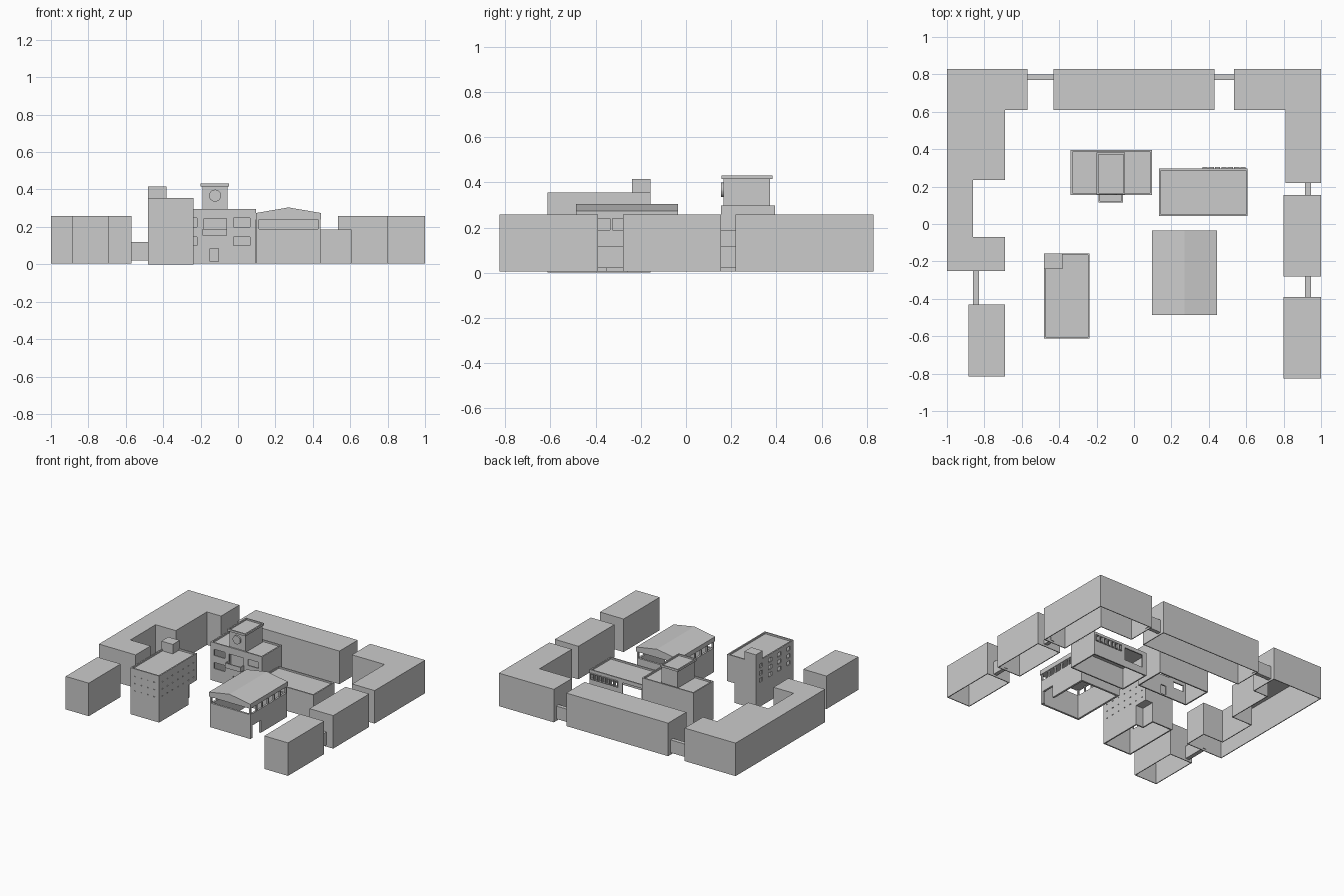
import bpy, bmesh, math

if "Cube" in bpy.data.objects:
    bpy.data.objects.remove(bpy.data.objects["Cube"])

def finish(bm, name):
    bmesh.ops.recalc_face_normals(bm, faces=bm.faces[:])
    me = bpy.data.meshes.new(name)
    bm.to_mesh(me)
    bm.free()
    ob = bpy.data.objects.new(name, me)
    bpy.context.collection.objects.link(ob)
    return ob

def add_box(bm, x0, x1, y0, y1, z0, z1):
    vs = bmesh.ops.create_cube(bm, size=1)["verts"]
    for v in vs:
        v.co = ((x0 + x1) / 2 + v.co.x * (x1 - x0),
                (y0 + y1) / 2 + v.co.y * (y1 - y0),
                (z0 + z1) / 2 + v.co.z * (z1 - z0))

def boxes(name, items):
    bm = bmesh.new()
    for b in items:
        add_box(bm, *b)
    return finish(bm, name)

def cut(ob, items):
    """Subtract a set of separate boxes and drop the cutter."""
    cutter = boxes("cutter", items)
    cutter.hide_render = True
    m = ob.modifiers.new("cut", 'BOOLEAN')
    m.operation, m.solver, m.object = 'DIFFERENCE', 'EXACT', cutter
    dg = bpy.context.evaluated_depsgraph_get()
    me = bpy.data.meshes.new_from_object(ob.evaluated_get(dg))
    ob.modifiers.clear()
    ob.data = me
    bpy.data.objects.remove(cutter)

def shell(name, pts, z0, z1, t=0.006, roof=True):
    """Walls and flat roof over an outline, open underneath."""
    bm = bmesh.new()
    low = [bm.verts.new((x, y, z0)) for x, y in pts]
    top = [bm.verts.new((x, y, z1)) for x, y in pts]
    for i in range(len(pts)):
        j = (i + 1) % len(pts)
        bm.faces.new((low[i], low[j], top[j], top[i]))
    if roof:
        bm.faces.new(top)
    ob = finish(bm, name)
    m = ob.modifiers.new("walls", 'SOLIDIFY')
    m.thickness, m.offset, m.use_even_offset = t, -1, True
    return ob

def rect(x0, x1, y0, y1):
    return [(x0, y0), (x1, y0), (x1, y1), (x0, y1)]

def parapet_block(name, x0, x1, y0, y1, z0, z1, t=0.01, drop=0.012):
    """Hollow block with a sunken roof and open bottom."""
    ob = boxes(name, [(x0, x1, y0, y1, z0, z1)])
    cut(ob, [(x0 + t, x1 - t, y0 + t, y1 - t, z0 - 0.1, z1 - drop - 0.01),
             (x0 + t, x1 - t, y0 + t, y1 - t, z1 - drop, z1 + 0.1)])
    return ob

# Perimeter ring of plain blocks
ZB, ZT = 0.005, 0.257
shell("northwest_block", [(-1, -0.25), (-0.69, -0.25), (-0.69, -0.07), (-0.86, -0.07),
      (-0.86, 0.235), (-0.69, 0.235), (-0.69, 0.61), (-0.57, 0.61), (-0.57, 0.83), (-1, 0.83)], ZB, ZT)
shell("northeast_block", [(0.535, 0.61), (0.81, 0.61), (0.81, 0.22), (1, 0.22),
      (1, 0.83), (0.535, 0.83)], ZB, ZT)
shell("southwest_block", rect(-0.885, -0.69, -0.815, -0.43), ZB, ZT)
shell("north_block", rect(-0.43, 0.43, 0.61, 0.83), ZB, ZT)
shell("east_block", rect(0.80, 1, -0.28, 0.155), ZB, ZT)
shell("southeast_block", rect(0.80, 1, -0.825, -0.39), ZB, ZT)

# Low walls linking the ring blocks
boxes("link_walls", [(-0.86, -0.828, -0.44, -0.24, 0.02, 0.118),
                     (-0.58, -0.42, 0.77, 0.80, 0.02, 0.118),
                     (0.42, 0.545, 0.77, 0.80, 0.02, 0.118),
                     (0.915, 0.945, 0.145, 0.23, 0.02, 0.118),
                     (0.915, 0.945, -0.40, -0.27, 0.02, 0.118)])

# Main building with front windows, door and balcony opening
main = parapet_block("main_building", -0.34, 0.095, 0.155, 0.395, 0.005, 0.297)
CX = -0.1225
front = [(-0.15, -0.105, 0.13, 0.18, 0.015, 0.085),
         (CX - 0.06, CX + 0.06, 0.13, 0.18, 0.165, 0.245)]
for s in (-1, 1):
    a, b = sorted((CX + s * 0.0975, CX + s * 0.1875))
    for z in (0.10, 0.20):
        front.append((a, b, 0.13, 0.18, z, z + 0.047))
cut(main, front)
balcony = boxes("balcony", [(-0.19, -0.058, 0.115, 0.156, 0.153, 0.19)])
cut(balcony, [(-0.182, -0.066, 0.123, 0.2, 0.162, 0.3)])

# Clock tower with overhanging rim
boxes("tower", [(-0.19, -0.055, 0.167, 0.372, 0.275, 0.418)])
rim = boxes("tower_rim", [(-0.2, -0.047, 0.157, 0.382, 0.415, 0.431)])
cut(rim, [(-0.19, -0.057, 0.167, 0.372, 0.42, 0.5)])
bm = bmesh.new()
bmesh.ops.create_cone(bm, cap_ends=True, segments=32, radius1=0.032, radius2=0.032, depth=0.014)
dial = finish(bm, "tower_dial")
dial.location = (CX, 0.163, 0.367)
dial.rotation_euler.x = math.pi / 2

# Low workshop with a row of hooded windows at the back
shop = parapet_block("workshop", 0.135, 0.608, 0.042, 0.296, 0.005, 0.186)
step = 0.034
xs = [0.365 + i * step for i in range(7)]
cut(shop, [(x + 0.004, x + 0.024, 0.28, 0.32, 0.12, 0.158) for x in xs]
    + [(0.17, 0.33, 0.28, 0.32, 0.06, 0.158)])
hoods = []
for x in xs:
    hoods += [(x, x + 0.028, 0.29, 0.305, 0.158, 0.163),
              (x, x + 0.028, 0.29, 0.305, 0.115, 0.12),
              (x, x + 0.004, 0.29, 0.305, 0.12, 0.158),
              (x + 0.024, x + 0.028, 0.29, 0.305, 0.12, 0.158)]
boxes("window_frames", hoods)

# Tall block: upper storeys over a ground floor with a recessed corner
X0, X1, Y0, Y1, ZC = -0.48, -0.237, -0.613, -0.157, 0.15
tall = parapet_block("tall_block", X0, X1, Y0, Y1, ZC, 0.355)
shell("tall_block_base", [(X0, Y0), (X1, Y0), (X1, -0.26), (-0.30, -0.26),
      (-0.30, Y1), (X0, Y1)], 0, ZC, 0.01, roof=False)
boxes("corner_soffit", [(-0.305, X1, -0.265, Y1, ZC, ZC + 0.008)])
boxes("roof_hut", [(X0, -0.383, -0.24, Y1, 0.335, 0.415)])
holes = []
for z in (0.185, 0.24, 0.295):
    for y in (-0.55, -0.44, -0.33, -0.22):
        holes.append((X0 - 0.02, X0 + 0.02, y - 0.02, y + 0.02, z, z + 0.03))
    for i in range(7):
        y = -0.575 + i * 0.063
        holes.append((X1 - 0.006, X1 + 0.02, y - 0.006, y + 0.006, z, z + 0.006))
    for i in range(4):
        x = -0.44 + i * 0.054
        holes.append((x - 0.005, x + 0.005, Y0 - 0.02, Y0 + 0.006, z, z + 0.006))
cut(tall, holes)

# Open hall: low walls, side doorway, posts and a shallow gable roof
HX0, HX1, HY0, HY1 = 0.1, 0.441, -0.48, -0.04
hall = boxes("hall_walls", [(HX0, HX1, HY0, HY1, 0.005, 0.19)])
cut(hall, [(HX0 + 0.015, HX1 - 0.015, HY0 + 0.015, HY1 - 0.015, -0.1, 0.3)])
cut(hall, [(HX1 - 0.03, HX1 + 0.03, -0.455, -0.355, -0.1, 0.1)])
posts = []
for x in (HX0, HX1 - 0.012):
    for i in range(7):
        y = HY0 + i * (HY1 - HY0 - 0.012) / 6
        posts.append((x, x + 0.012, y, y + 0.012, 0.185, 0.25))
boxes("hall_posts", posts)
bm = bmesh.new()
gable = [(0.095, 0.24), (0.445, 0.24), (0.445, 0.274), (0.27, 0.304), (0.095, 0.274)]
f = bm.faces.new([bm.verts.new((x, -0.487, z)) for x, z in gable])
ext = bmesh.ops.extrude_face_region(bm, geom=[f])["geom"]
bmesh.ops.translate(bm, vec=(0, 0.452, 0), verts=[v for v in ext if isinstance(v, bmesh.types.BMVert)])
finish(bm, "hall_roof")
